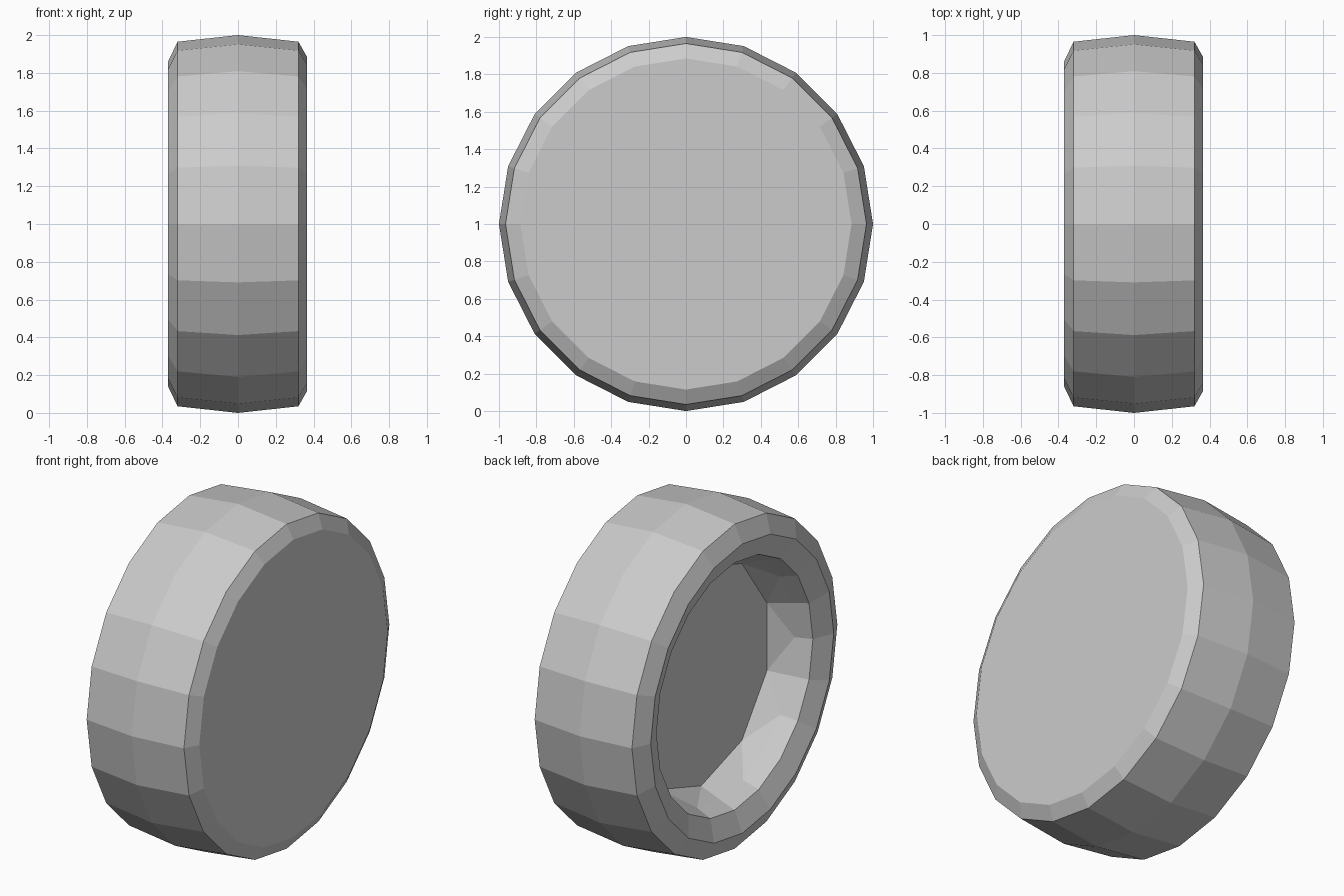
import bpy, bmesh
from math import sin, cos, tau

if "Cube" in bpy.data.objects:
    bpy.data.objects.remove(bpy.data.objects["Cube"])

SIDES = 20
# Profile (x, radius): closed outer face, tread, open rim, recess wall
PROFILE = [(0.365, 0.885), (0.32, 0.965), (0.0, 1.0), (-0.32, 0.965),
           (-0.37, 0.86), (-0.32, 0.735), (-0.225, 0.70)]
FLOOR_X, FLOOR_R = -0.10, 0.65


def ring(bm, x, r, n, offset=0.0):
    """Ring of vertices around the x axis, standing on z = 0."""
    return [bm.verts.new((x, r * cos(offset + tau * i / n),
                          1 + r * sin(offset + tau * i / n))) for i in range(n)]


bm = bmesh.new()
rings = [ring(bm, x, r, SIDES) for x, r in PROFILE]

# Tread, bevels and recess wall
for a, b in zip(rings, rings[1:]):
    for i in range(SIDES):
        j = (i + 1) % SIDES
        bm.faces.new((a[i], a[j], b[j], b[i]))

# Flat closed side
bm.faces.new(rings[0])

# Ten-sided recess floor, stitched to the twenty-sided wall
half = SIDES // 2
floor = ring(bm, FLOOR_X, FLOOR_R, half, tau / SIDES)
wall = rings[-1]
for i in range(half):
    d, e = floor[i], floor[(i + 1) % half]
    p, q, s = (wall[(2 * i + k) % SIDES] for k in (1, 2, 3))
    bm.faces.new((d, p, q))
    bm.faces.new((d, q, e))
    bm.faces.new((e, q, s))
bm.faces.new(floor)

bmesh.ops.recalc_face_normals(bm, faces=bm.faces)
mesh = bpy.data.meshes.new("wheel")
bm.to_mesh(mesh)
bm.free()
bpy.context.collection.objects.link(bpy.data.objects.new("wheel", mesh))
